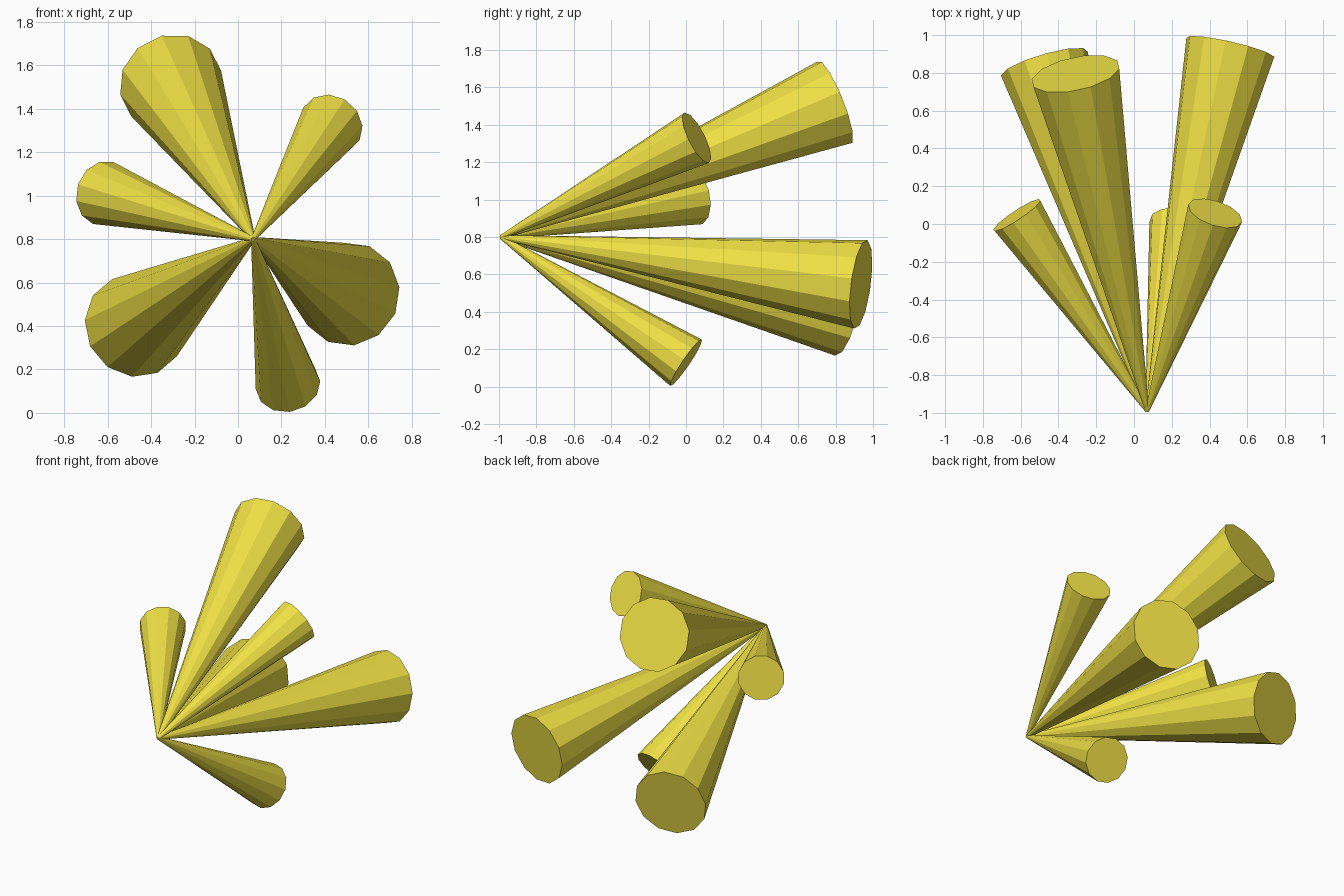
import bpy, bmesh, math
from mathutils import Vector

if "Cube" in bpy.data.objects:
    bpy.data.objects.remove(bpy.data.objects["Cube"])

SIDES = 12
TIP = Vector((0.07, -0.99, 0.80))
TIP_RADIUS = 0.01

yellow = bpy.data.materials.new("yellow")
yellow.diffuse_color = (0.87, 0.75, 0.06, 1)
yellow.use_nodes = True
yellow.node_tree.nodes["Principled BSDF"].inputs["Base Color"].default_value = yellow.diffuse_color


def cone(name, end, radius, phase):
    """Closed tapered cone from the shared tip to a flat round end."""
    end = Vector(end)
    axis = (end - TIP).normalized()
    u = (Vector((1, 0, 0)) - axis * axis.x).normalized()
    v = u.cross(axis)
    bm = bmesh.new()

    def ring(centre, r):
        angles = [math.radians(phase) + math.tau * i / SIDES for i in range(SIDES)]
        return [bm.verts.new(centre + r * (u * math.cos(a) + v * math.sin(a))) for a in angles]

    small, large = ring(TIP, TIP_RADIUS), ring(end, radius)
    for i in range(SIDES):
        j = (i + 1) % SIDES
        bm.faces.new((small[i], small[j], large[j], large[i]))
    bm.faces.new(small)
    bm.faces.new(large)
    bmesh.ops.recalc_face_normals(bm, faces=bm.faces)
    mesh = bpy.data.meshes.new(name)
    bm.to_mesh(mesh)
    bm.free()
    mesh.materials.append(yellow)
    bpy.context.collection.objects.link(bpy.data.objects.new(name, mesh))


# Three long cones
cone("long_cone_upper_left", (-0.31, 0.795, 1.52), 0.24, 10)
cone("long_cone_lower_right", (0.51, 0.935, 0.547), 0.24, 6)
cone("long_cone_lower_left", (-0.475, 0.85, 0.40), 0.24, -3)

# Three short cones
cone("short_cone_left", (-0.62, 0.047, 1.012), 0.15, 8)
cone("short_cone_upper_right", (0.43, 0.057, 1.33), 0.15, 5)
cone("short_cone_bottom", (0.23, 0.0, 0.128), 0.15, 3)
